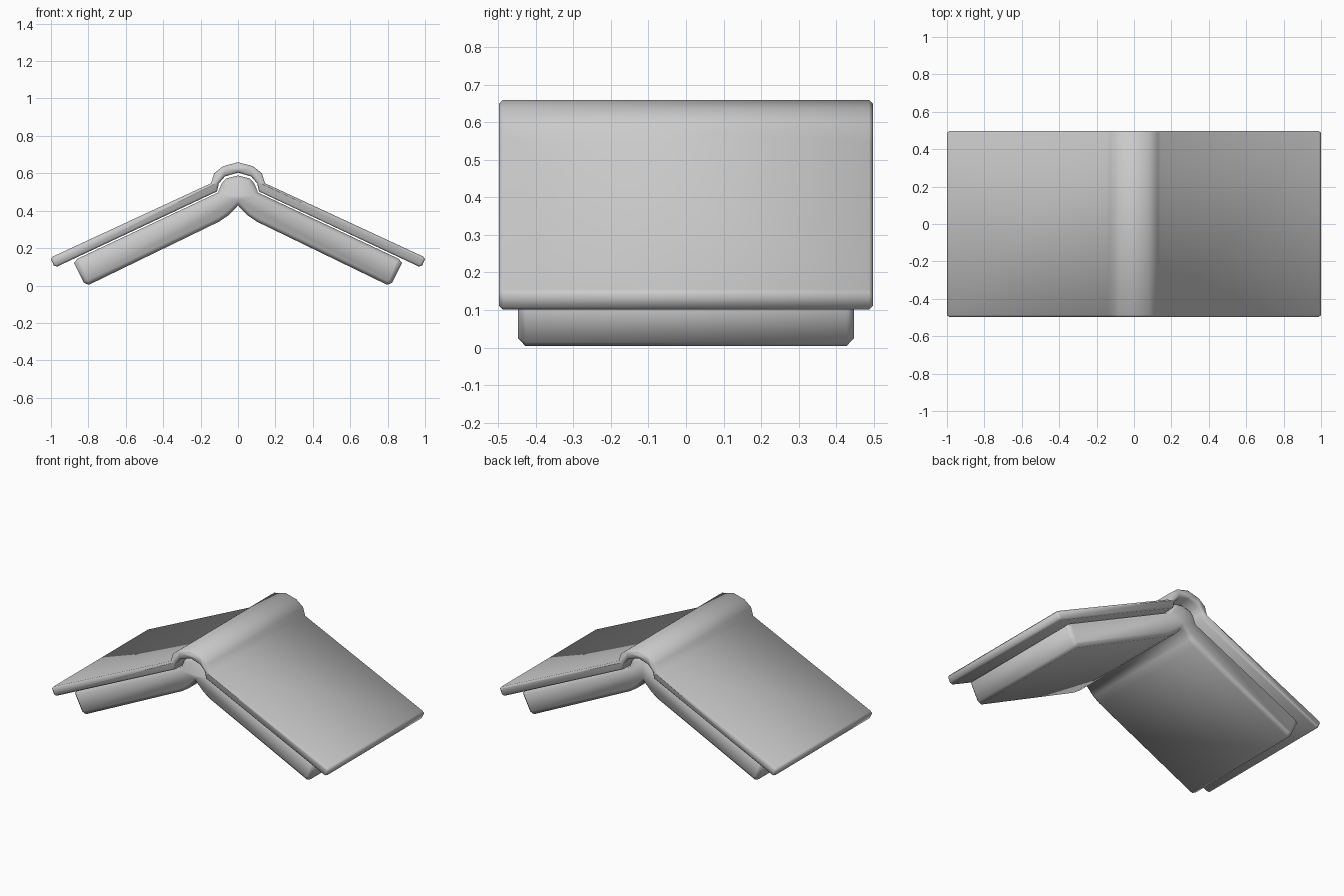
import bpy, bmesh

if "Cube" in bpy.data.objects:
    bpy.data.objects.remove(bpy.data.objects["Cube"])


def mirrored_prism(name, outer, inner, half_depth, bevel):
    """Extrude a symmetric xz profile along y and soften both end caps.
    outer and inner run from the left tip to the ridge at x = 0."""
    top = outer + [(-x, z) for x, z in reversed(outer[:-1])]
    low = inner + [(-x, z) for x, z in reversed(inner[:-1])]
    loop = top + low[::-1]
    bm = bmesh.new()
    cap = bm.faces.new([bm.verts.new((x, -half_depth, z)) for x, z in loop])
    ext = bmesh.ops.extrude_face_region(bm, geom=[cap], use_keep_orig=True)
    verts = [g for g in ext["geom"] if isinstance(g, bmesh.types.BMVert)]
    bmesh.ops.translate(bm, verts=verts, vec=(0, 2 * half_depth, 0))
    bmesh.ops.recalc_face_normals(bm, faces=bm.faces)
    rim = [e for e in bm.edges if abs(e.verts[0].co.y - e.verts[1].co.y) < 1e-6]
    bmesh.ops.bevel(bm, geom=rim, offset=bevel, segments=1, profile=0.5,
                    affect='EDGES', clamp_overlap=True)
    bmesh.ops.recalc_face_normals(bm, faces=bm.faces)
    me = bpy.data.meshes.new(name)
    bm.to_mesh(me)
    bm.free()
    for p in me.polygons:
        p.use_smooth = True
    ob = bpy.data.objects.new(name, me)
    bpy.context.collection.objects.link(ob)
    return ob


# Cover: two thin boards joined by a rounded spine
mirrored_prism(
    "book_cover",
    [(-1.0, 0.142), (-0.99, 0.155), (-0.144, 0.547), (-0.128, 0.60),
     (-0.08, 0.638), (0, 0.659)],
    [(-0.985, 0.107), (-0.968, 0.101), (-0.112, 0.503), (-0.103, 0.545),
     (-0.07, 0.583), (0, 0.604)],
    0.497, 0.01)

# Page block: thick bent slab nested under the cover
mirrored_prism(
    "page_block",
    [(-0.877, 0.122), (-0.857, 0.144), (-0.107, 0.497), (-0.088, 0.545),
     (-0.064, 0.572), (0, 0.588)],
    [(-0.823, 0.014), (-0.797, 0.004), (-0.10, 0.342), (-0.053, 0.374),
     (0, 0.428)],
    0.447, 0.02)
